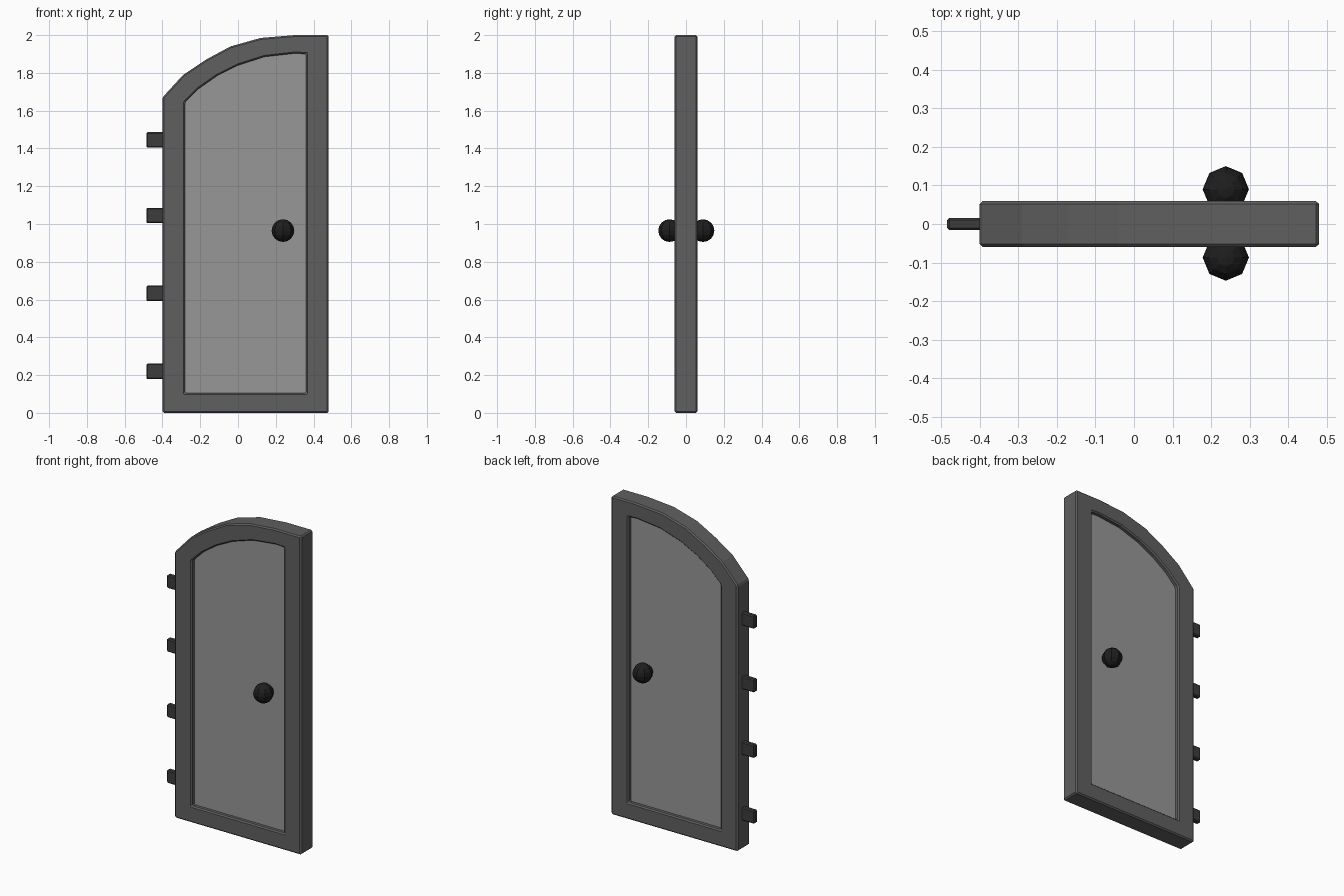
import bpy, bmesh

if "Cube" in bpy.data.objects:
    bpy.data.objects.remove(bpy.data.objects["Cube"])

# Front outlines as (x, z), counter-clockwise from bottom left
OUTER = [(-0.40, 0), (0.48, 0), (0.48, 2.0), (0.30, 2.0), (0.12, 1.985),
         (-0.04, 1.94), (-0.17, 1.87), (-0.29, 1.79), (-0.40, 1.67)]
INNER = [(-0.28, 0.105), (0.36, 0.105), (0.36, 1.90), (0.30, 1.903), (0.14, 1.885),
         (0.0, 1.84), (-0.11, 1.785), (-0.21, 1.715), (-0.28, 1.645)]


def material(name, v):
    m = bpy.data.materials.new(name)
    m.diffuse_color = (v, v, v, 1)
    m.use_nodes = True
    m.node_tree.nodes["Principled BSDF"].inputs["Base Color"].default_value = m.diffuse_color
    return m


def finish(name, bm, mat, bevel=0):
    bmesh.ops.recalc_face_normals(bm, faces=bm.faces[:])
    mesh = bpy.data.meshes.new(name)
    bm.to_mesh(mesh)
    bm.free()
    mesh.materials.append(mat)
    ob = bpy.data.objects.new(name, mesh)
    bpy.context.collection.objects.link(ob)
    if bevel:
        mod = ob.modifiers.new("bevel", 'BEVEL')
        mod.width = bevel
        mod.segments = 1
        mod.limit_method = 'ANGLE'
    return ob


def ring(bm, pts, y):
    return [bm.verts.new((x, y, z)) for x, z in pts]


def band(bm, a, b):
    n = len(a)
    for i in range(n):
        j = (i + 1) % n
        bm.faces.new((a[i], a[j], b[j], b[i]))


def box(name, x0, x1, y0, y1, z0, z1, mat, bevel):
    bm = bmesh.new()
    bmesh.ops.create_cube(bm, size=1)
    for v in bm.verts:
        v.co = (x1 if v.co.x > 0 else x0, y1 if v.co.y > 0 else y0, z1 if v.co.z > 0 else z0)
    return finish(name, bm, mat, bevel)


frame_mat = material("frame_grey", 0.115)
panel_mat = material("panel_grey", 0.31)
hinge_mat = material("hinge_grey", 0.045)
knob_mat = material("knob_black", 0.013)

# Arched frame with a through opening
bm = bmesh.new()
loops = [ring(bm, OUTER, -0.06), ring(bm, OUTER, 0.06),
         ring(bm, INNER, 0.06), ring(bm, INNER, -0.06)]
for i in range(4):
    band(bm, loops[i], loops[(i + 1) % 4])
finish("door_frame", bm, frame_mat, 0.008)

# Recessed panel, its edges tucked inside the frame
mid = [((3 * xi + xo) / 4, (3 * zi + zo) / 4) for (xi, zi), (xo, zo) in zip(INNER, OUTER)]
bm = bmesh.new()
front, back = ring(bm, mid, -0.033), ring(bm, mid, 0.033)
band(bm, front, back)
bm.faces.new(front)
bm.faces.new(back)
finish("door_panel", bm, panel_mat)

# Hinge tabs on the left edge
for i, z in enumerate((0.22, 0.633, 1.045, 1.445)):
    box(f"hinge_{i + 1}", -0.485, -0.385, -0.016, 0.016, z - 0.041, z + 0.041, hinge_mat, 0.006)

# Faceted knobs on both faces
for name, y in (("front_knob", -0.087), ("back_knob", 0.09)):
    bm = bmesh.new()
    bmesh.ops.create_uvsphere(bm, u_segments=8, v_segments=8, radius=0.06)
    bmesh.ops.translate(bm, verts=bm.verts[:], vec=(0.238, y, 0.965))
    finish(name, bm, knob_mat)
